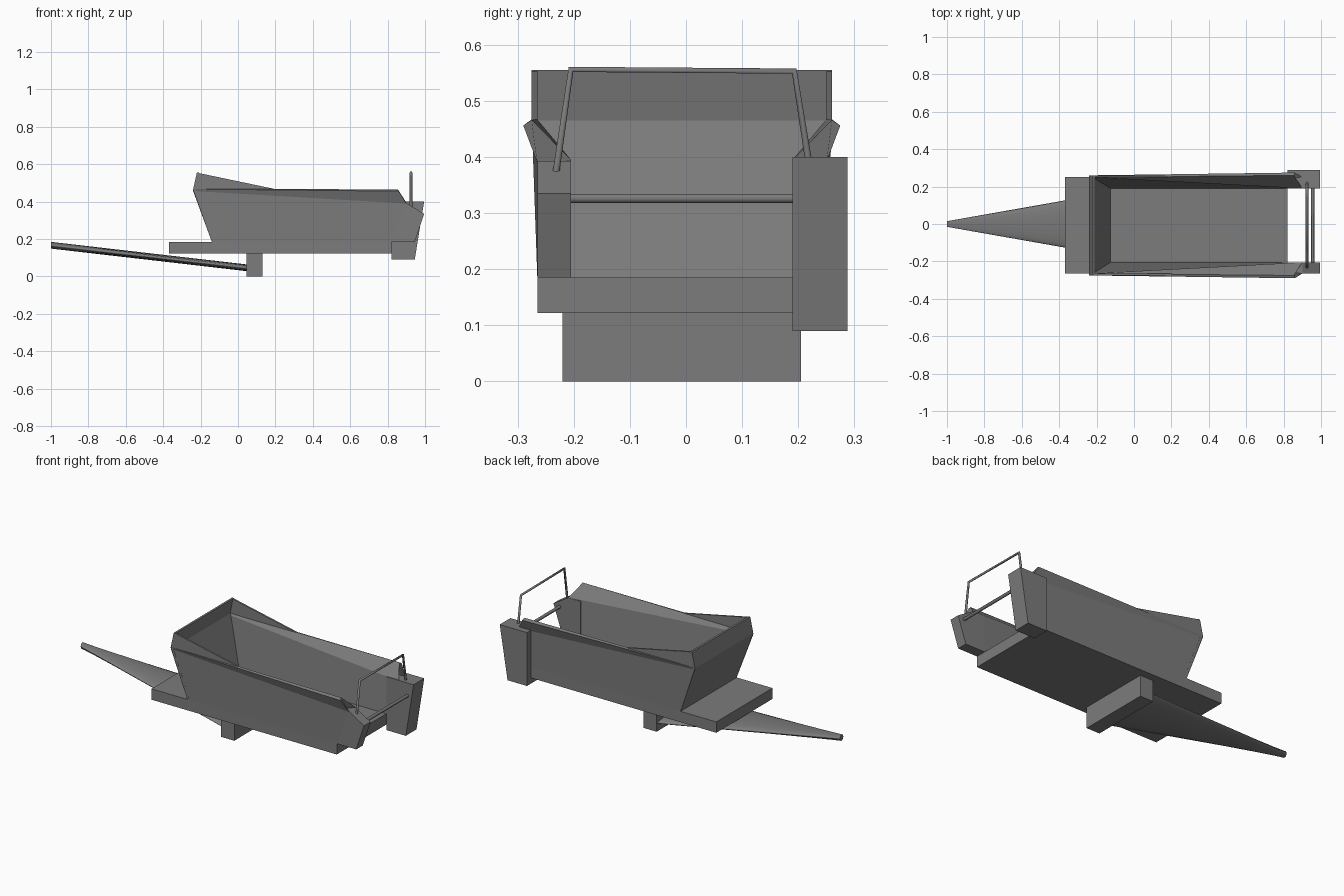
import bpy, bmesh, math
from mathutils import Vector

cube = bpy.data.objects.get("Cube")
if cube:
    bpy.data.objects.remove(cube)

MID = -0.0075  # centre line of the wagon body in y

grey = bpy.data.materials.new("dull grey")
grey.use_nodes = True
COLOUR = (0.2, 0.2, 0.2, 1)
grey.diffuse_color = COLOUR
bsdf = grey.node_tree.nodes["Principled BSDF"]
bsdf.inputs["Base Color"].default_value = COLOUR
bsdf.inputs["Roughness"].default_value = 0.8


def loft(name, ring_a, ring_b, smooth=False):
    """Solid between two closed rings with equal point counts."""
    bm = bmesh.new()
    a = [bm.verts.new(p) for p in ring_a]
    b = [bm.verts.new(p) for p in ring_b]
    n = len(a)
    for i in range(n):
        j = (i + 1) % n
        bm.faces.new((a[i], a[j], b[j], b[i])).smooth = smooth
    bm.faces.new(a[::-1])
    bm.faces.new(b)
    bmesh.ops.recalc_face_normals(bm, faces=bm.faces)
    mesh = bpy.data.meshes.new(name)
    bm.to_mesh(mesh)
    bm.free()
    mesh.materials.append(grey)
    obj = bpy.data.objects.new(name, mesh)
    bpy.context.collection.objects.link(obj)
    return obj


def prism(name, profile, y0, y1):
    """Side profile (x, z) extruded across y."""
    return loft(name, [(x, y0, z) for x, z in profile],
                [(x, y1, z) for x, z in profile])


def box(name, x0, x1, y0, y1, z0, z1):
    return prism(name, [(x0, z0), (x1, z0), (x1, z1), (x0, z1)], y0, y1)


def tube(name, points, radius):
    curve = bpy.data.curves.new(name, "CURVE")
    curve.dimensions = "3D"
    curve.bevel_depth = radius
    curve.bevel_resolution = 1
    curve.use_fill_caps = True
    spline = curve.splines.new("POLY")
    spline.points.add(len(points) - 1)
    for sp, p in zip(spline.points, points):
        sp.co = (*p, 1)
    curve.materials.append(grey)
    bpy.context.collection.objects.link(bpy.data.objects.new(name, curve))


# Chassis plate and axle block
box("chassis_plate", -0.37, 0.82, MID - 0.2575, MID + 0.2575, 0.122, 0.185)
box("axle_block", 0.045, 0.13, MID - 0.2125, MID + 0.2125, 0, 0.123)


# Flattened tapering drawbar
def ellipse(x, z, width, height):
    angles = [math.tau * i / 24 for i in range(24)]
    return [(x, width * math.cos(t), z + height * math.sin(t)) for t in angles]


drawbar = loft("drawbar", ellipse(-1, 0.167, 0.015, 0.018),
               ellipse(0.05, 0.046, 0.2, 0.018), smooth=True)
for face in drawbar.data.polygons:
    if len(face.vertices) > 4:
        face.use_smooth = False

# Side walls with a flared rim, and the raised boards at the rear corners
rear = [(-0.14, 0.2575, 0.185), (-0.24, 0.2665, 0.457), (-0.24, 0.2675, 0.467),
        (-0.225, 0.2575, 0.467), (-0.22, 0.2565, 0.455), (-0.125, 0.1975, 0.185)]
front = [(0.82, 0.2575, 0.185), (0.9, 0.2575, 0.39), (0.86, 0.2825, 0.456),
         (0.855, 0.2675, 0.466), (0.9, 0.1975, 0.395), (0.82, 0.1975, 0.185)]
board = [(-0.24, 0.465), (-0.22, 0.555), (0.2, 0.467)]
for side, sign in (("right", -1), ("left", 1)):
    def flip(ring):
        return [(x, MID + sign * y, z) for x, y, z in ring]
    loft(side + "_wall", flip(rear), flip(front))
    prism(side + "_raised_board", board, MID + sign * 0.2575, MID + sign * 0.2675)

# Folded end wall: x, half width, z
end = [(-0.14, 0.2575, 0.185), (-0.24, 0.2675, 0.465), (-0.22, 0.2675, 0.555),
       (-0.208, 0.2675, 0.555), (-0.225, 0.2675, 0.465), (-0.125, 0.2575, 0.185)]
loft("end_wall", [(x, MID - y, z) for x, y, z in end],
     [(x, MID + y, z) for x, y, z in end])

# Posts either side of the open end
prism("right_post", [(0.82, 0.185), (0.945, 0.185), (0.995, 0.335),
                     (0.9, 0.393), (0.82, 0.393)], -0.265, -0.205)
prism("left_post", [(0.82, 0.09), (0.945, 0.09), (0.995, 0.4), (0.82, 0.4)],
      0.19, 0.288)

# Handrail and crossbar
tube("handrail", [(0.925, -0.232, 0.37), (0.925, -0.205, 0.556),
                  (0.925, 0.193, 0.553), (0.925, 0.218, 0.395)], 0.007)
tube("crossbar", [(0.955, -0.21, 0.326), (0.955, 0.195, 0.326)], 0.009)
